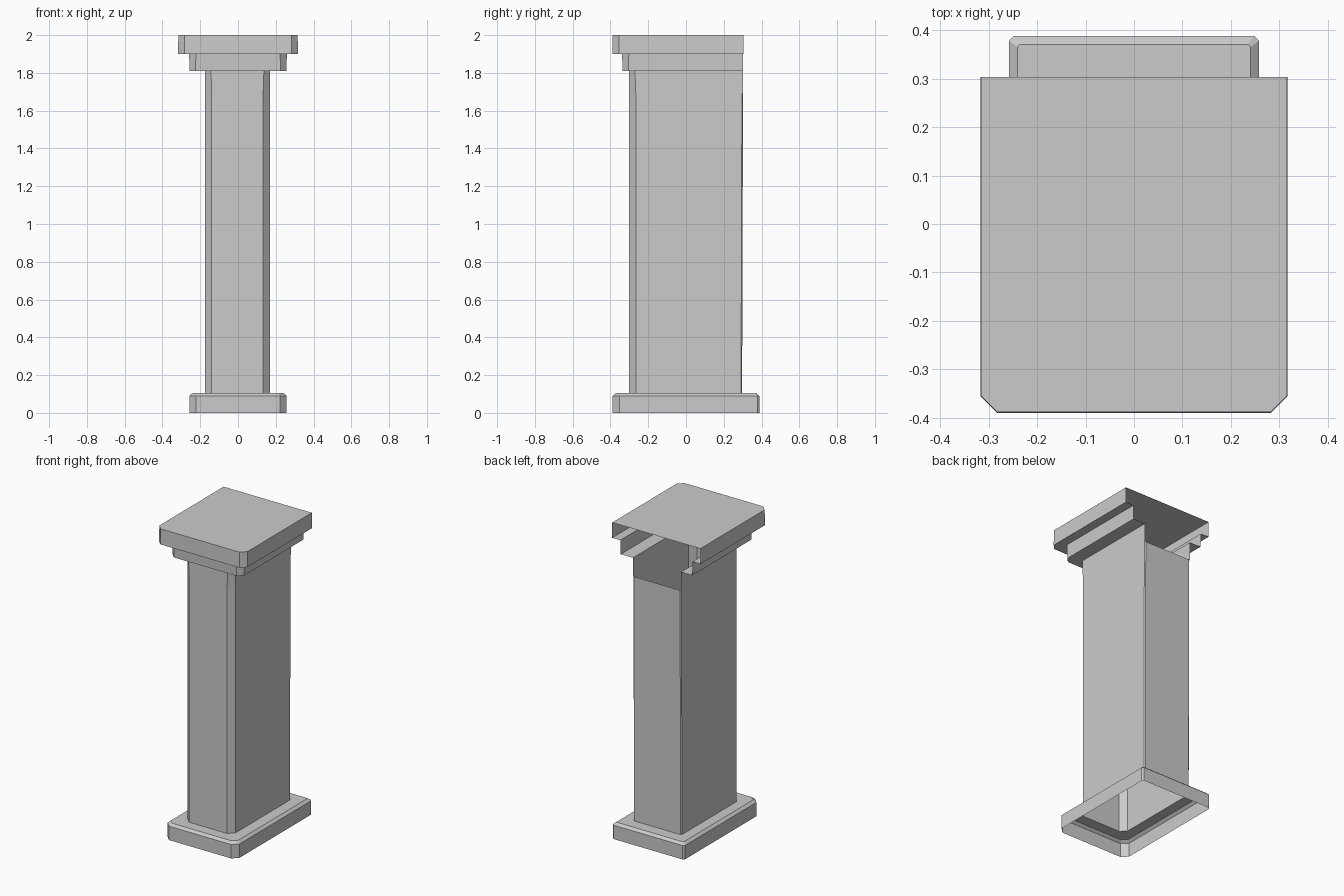
import bpy

if "Cube" in bpy.data.objects:
    bpy.data.objects.remove(bpy.data.objects["Cube"])


def outline(hx, front, back, cut, z, back_cut=None, cx=0.0):
    """Rectangle with clipped front corners, counter-clockwise from the back left.
    With back_cut it is a full loop, otherwise a U that is open at the back."""
    end = back - (back_cut or 0)
    pts = [(-hx, end), (-hx, front + cut), (-hx + cut, front),
           (hx - cut, front), (hx, front + cut), (hx, end)]
    if back_cut:
        pts += [(hx - back_cut, back), (-hx + back_cut, back)]
    return [(x + cx, y, z) for x, y in pts]


def loft(name, rings, closed, cap=False):
    """Skin consecutive rings into an open shell, optionally capping the last."""
    n = len(rings[0])
    verts = [p for ring in rings for p in ring]
    faces = []
    for r in range(len(rings) - 1):
        for i in range(n if closed else n - 1):
            j = (i + 1) % n
            faces.append((r * n + i, r * n + j, (r + 1) * n + j, (r + 1) * n + i))
    if cap:
        faces.append(tuple(range((len(rings) - 1) * n, len(rings) * n)))
    mesh = bpy.data.meshes.new(name)
    mesh.from_pydata(verts, [], faces)
    obj = bpy.data.objects.new(name, mesh)
    bpy.context.collection.objects.link(obj)
    return obj


CX = -0.003  # shaft sits very slightly off centre

# Base: hollow plinth with a bevelled top edge, open underneath
loft("base", [
    outline(0.258, -0.388, 0.388, 0.035, 0.0, 0.01),
    outline(0.258, -0.388, 0.388, 0.035, 0.09, 0.01),
    outline(0.241, -0.371, 0.371, 0.03, 0.105, 0.006),
    outline(0.172, -0.302, 0.297, 0.036, 0.105, 0.006, CX),
], closed=True)

# Shaft: hollow tube whose back wall stops below the capital
loft("shaft", [
    outline(0.172, -0.302, 0.297, 0.036, 0.105, 0.006, CX),
    outline(0.172, -0.302, 0.302, 0.036, 1.69, 0.006, CX),
], closed=True)

# Capital: stepped shell, open at the back, closed on top
loft("capital", [
    outline(0.172, -0.302, 0.302, 0.036, 1.69, cx=CX),
    outline(0.172, -0.302, 0.302, 0.032, 1.81, cx=CX),
    outline(0.256, -0.335, 0.303, 0.031, 1.81),
    outline(0.259, -0.339, 0.303, 0.036, 1.90),
    outline(0.317, -0.390, 0.304, 0.034, 1.90),
    outline(0.316, -0.388, 0.304, 0.034, 2.0),
], closed=False, cap=True)
